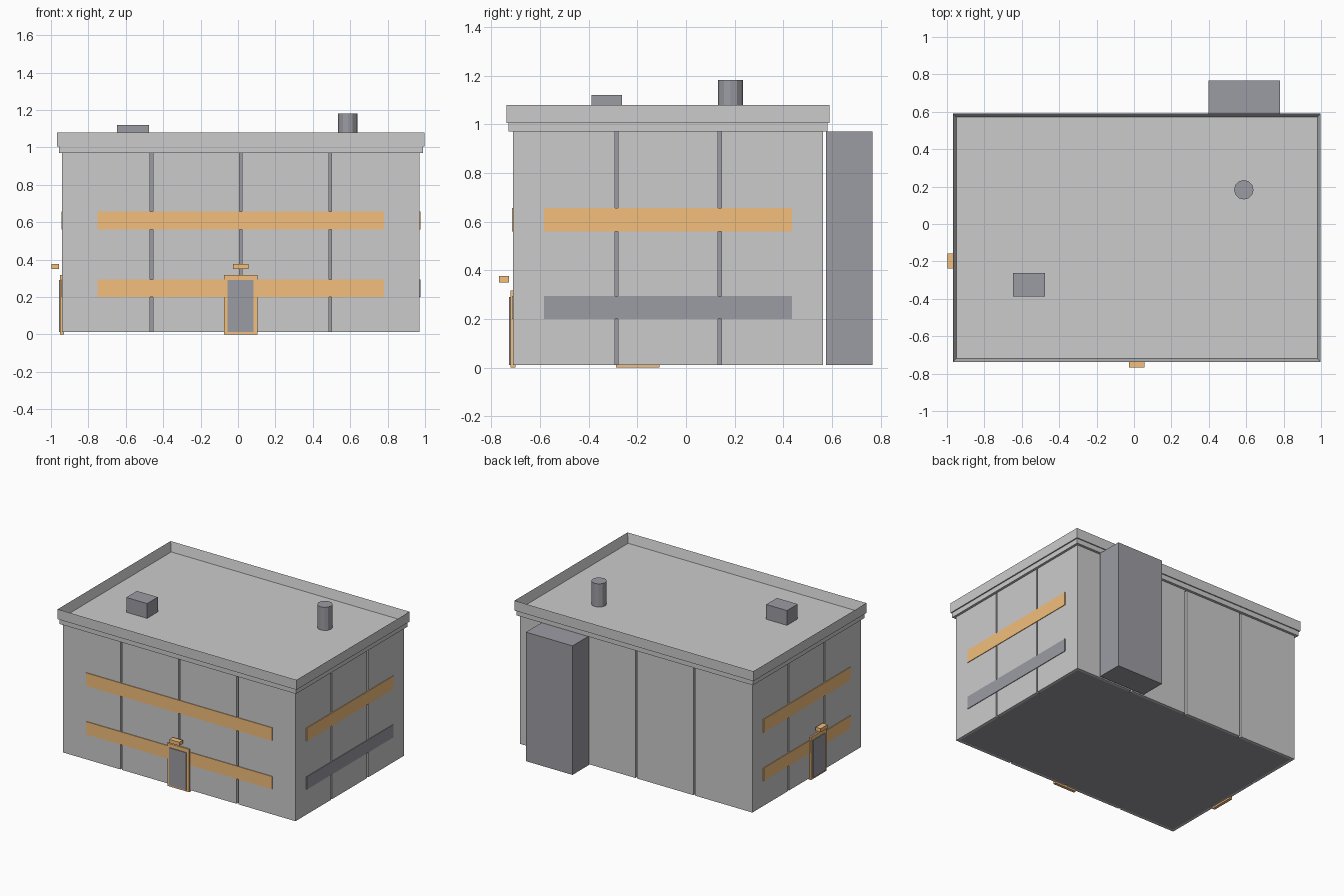
import bpy, bmesh
from mathutils import Vector, Matrix

if "Cube" in bpy.data.objects:
    bpy.data.objects.remove(bpy.data.objects["Cube"])


def material(name, color):
    m = bpy.data.materials.new(name)
    m.diffuse_color = color
    m.use_nodes = True
    m.node_tree.nodes["Principled BSDF"].inputs["Base Color"].default_value = m.diffuse_color
    return m


ORANGE = material("orange_trim", (0.9, 0.52, 0.2, 1))
DARK = material("dark_metal", (0.33, 0.33, 0.37, 1))


def finish(name, bm, mat=None):
    mesh = bpy.data.meshes.new(name)
    bm.to_mesh(mesh)
    bm.free()
    obj = bpy.data.objects.new(name, mesh)
    bpy.context.collection.objects.link(obj)
    if mat:
        mesh.materials.append(mat)
    return obj


def add_box(bm, x, y, z):
    lo, hi = Vector((x[0], y[0], z[0])), Vector((x[1], y[1], z[1]))
    mat = Matrix.Translation((lo + hi) / 2) @ Matrix.Diagonal((*(hi - lo), 1))
    bmesh.ops.create_cube(bm, size=1, matrix=mat)


def box(name, x, y, z, mat=None):
    bm = bmesh.new()
    add_box(bm, x, y, z)
    return finish(name, bm, mat)


# Main dimensions
X0, X1, Y0, Y1 = -0.94, 0.97, -0.71, 0.563
Z0, Z1 = 0.012, 0.972
T, GAP = 0.02, 0.014


def spans(a, b, n):
    step = (b - a) / n
    return [(a + i * step + (GAP / 2 if i else 0),
             a + (i + 1) * step - (GAP / 2 if i < n - 1 else 0)) for i in range(n)]


# Dark core, visible in the panel joints and from below
box("inner_core", (X0 + T, X1 - T), (Y0 + T, Y1 - T), (Z0, Z1), DARK)

# Wall panels with narrow joints
for side, y in (("front", (Y0, Y0 + T)), ("back", (Y1 - T, Y1))):
    bm = bmesh.new()
    for s in spans(X0, X1, 4):
        add_box(bm, s, y, (Z0, Z1))
    finish(side + "_wall_panels", bm)
for side, x in (("left", (X0, X0 + T)), ("right", (X1 - T, X1))):
    bm = bmesh.new()
    for i, (a, b) in enumerate(spans(Y0, Y1, 3)):
        add_box(bm, x, (a + (T if i == 0 else 0), b - (T if i == 2 else 0)), (Z0, Z1))
    finish(side + "_wall_panels", bm)

# Cornice step
box("cornice_step", (X0 - 0.018, X1 + 0.018), (Y0 - 0.019, Y1 + 0.019), (0.97, 1.008))

# Parapet with sunken roof
bm = bmesh.new()
add_box(bm, (X0 - 0.027, X1 + 0.027), (Y0 - 0.027, Y1 + 0.027), (1.006, 1.08))
top = max(bm.faces, key=lambda f: f.calc_center_median().z)
bmesh.ops.inset_region(bm, faces=[top], thickness=0.024)
bmesh.ops.translate(bm, verts=top.verts, vec=(0, 0, -0.07))
finish("parapet_roof", bm)

# Window bands on front, left and right
P = 0.005
for level, z in (("lower", (0.20, 0.295)), ("upper", (0.56, 0.657))):
    box(level + "_front_window", (-0.75, 0.78), (Y0 - P, Y0 + P), z, ORANGE)
    box(level + "_left_window", (X0 - P, X0 + P), (-0.584, 0.436), z, ORANGE)
    box(level + "_right_window", (X1 - P, X1 + P), (-0.584, 0.436), z,
        DARK if level == "lower" else ORANGE)


# Entrances: frame, door leaf and lamp, given along-wall centre and outward depth
def entrance(side, centre, place):
    parts = (("door_frame", 0.09, (-0.01, 0.012), (0, 0.318), ORANGE),
             ("door", 0.07, (0, 0.018), (0.012, 0.29), DARK),
             ("door_lamp", 0.041, (0.017, 0.058), (0.35, 0.376), ORANGE))
    for name, half, (d0, d1), z, mat in parts:
        x, y = place((centre - half, centre + half), d0, d1)
        box(side + "_" + name, x, y, z, mat)


entrance("front", 0.014, lambda s, a, b: (s, (Y0 - b, Y0 - a)))
entrance("left", -0.198, lambda s, a, b: ((X0 - b, X0 - a), s))

# Rear service shaft
box("rear_shaft", (0.397, 0.78), (0.575, 0.766), (Z0, 0.971), DARK)

# Roof equipment
box("roof_vent", (-0.647, -0.476), (-0.388, -0.262), (1.008, 1.12), DARK)
bm = bmesh.new()
bmesh.ops.create_cone(bm, cap_ends=True, segments=12, radius1=0.052, radius2=0.052,
                      depth=0.174, matrix=Matrix.Translation((0.587, 0.183, 1.095)))
finish("roof_chimney", bm, DARK)
